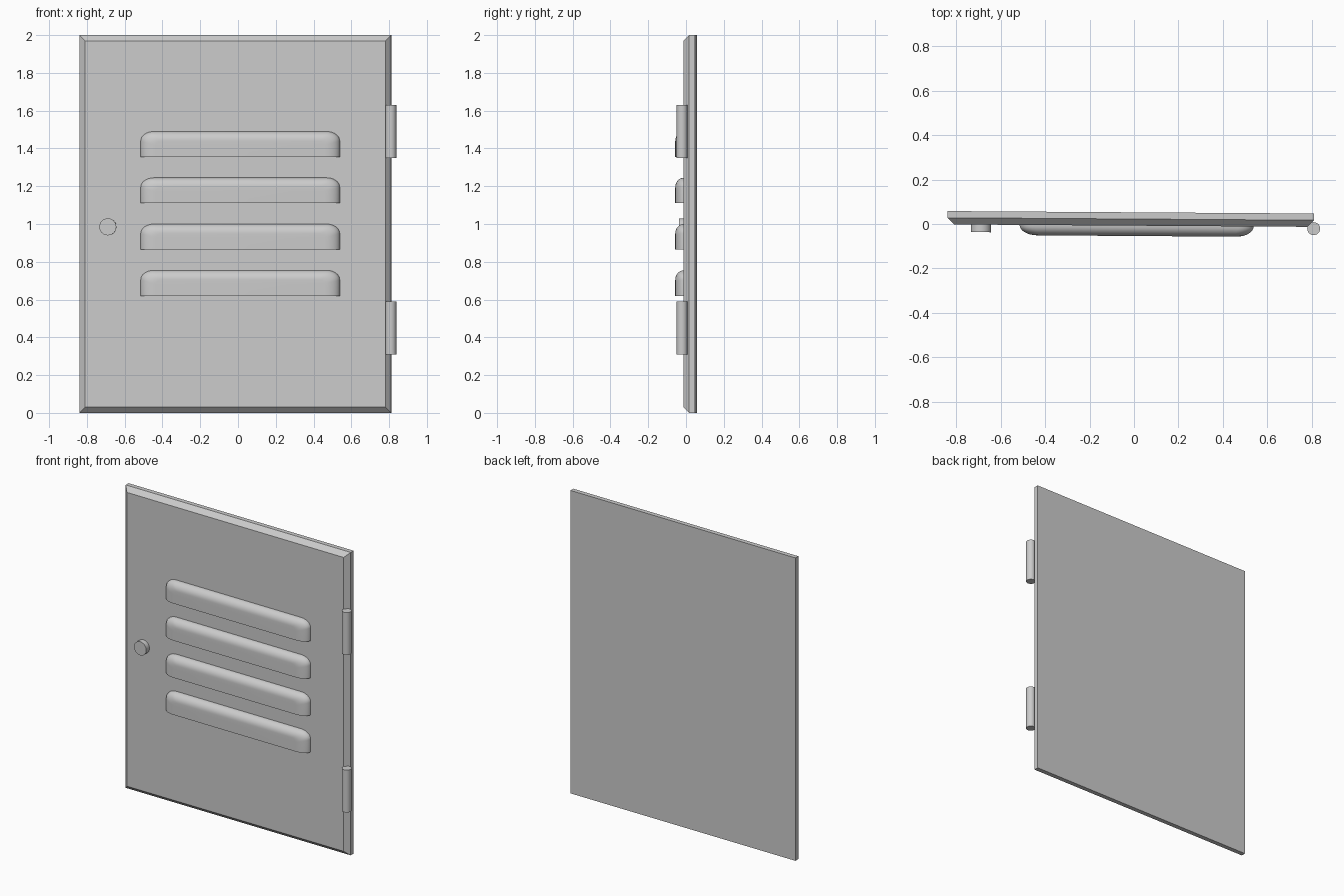
import bpy, bmesh, math

if "Cube" in bpy.data.objects:
    bpy.data.objects.remove(bpy.data.objects["Cube"])

TILT = -0.0067           # whole door is turned very slightly about z
FRONT, BACK = -0.0075, 0.0525


def add_object(name, bm, smooth=False):
    bmesh.ops.recalc_face_normals(bm, faces=bm.faces[:])
    mesh = bpy.data.meshes.new(name)
    bm.to_mesh(mesh)
    bm.free()
    obj = bpy.data.objects.new(name, mesh)
    bpy.context.collection.objects.link(obj)
    obj.rotation_euler.z = TILT
    if smooth:
        bpy.ops.object.select_all(action='DESELECT')
        bpy.context.view_layer.objects.active = obj
        obj.select_set(True)
        bpy.ops.object.shade_smooth_by_angle(angle=math.radians(35))
    return obj


def loft(rings):
    bm = bmesh.new()
    loops = [[bm.verts.new(p) for p in ring] for ring in rings]
    n = len(loops[0])
    for a, b in zip(loops, loops[1:]):
        for i in range(n):
            j = (i + 1) % n
            bm.faces.new((a[i], a[j], b[j], b[i]))
    bm.faces.new(loops[0])
    bm.faces.new(loops[-1])
    return bm


# Door panel with a chamfered front border
def panel_ring(y, inset):
    x0, x1, z0, z1 = -0.84 + inset, 0.811 - inset, inset, 2 - inset
    return [(x0, y, z0), (x1, y, z0), (x1, y, z1), (x0, y, z1)]


add_object("door_panel", loft([panel_ring(BACK, 0), panel_ring(FRONT + 0.03, 0),
                               panel_ring(FRONT, 0.03)]))


# Louvers: flat underside, rounded top and ends
def louver_ring(z, t):
    k = 1 - math.cos(t)
    y = FRONT - 0.0465 * math.sin(t)
    half, height = 0.527 - 0.08 * k, 0.135 - 0.05 * k
    rx, rz = 0.07 - 0.04 * k, 0.05 - 0.025 * k
    pts = [(-half, 0), (half, 0)]
    for side in (1, -1):
        for i in range(9):
            a = math.pi / 16 * (i if side > 0 else 8 - i)
            pts.append((side * (half - rx + rx * math.cos(a)),
                        height - rz + rz * math.sin(a)))
    return [(0.012 + x, y, z + dz) for x, dz in pts]


for n in range(4):
    z = 0.62 + 0.245 * n
    rings = [louver_ring(z, math.pi / 16 * i) for i in range(9)]
    add_object(f"louver_{n + 1}", loft(rings), smooth=True)


# Round bars used for the hinges and the knob
def circle(cx, cy, r, n=32):
    return [(cx + r * math.cos(2 * math.pi * i / n),
             cy + r * math.sin(2 * math.pi * i / n)) for i in range(n)]


for name, z in (("lower_hinge", 0.31), ("upper_hinge", 1.35)):
    add_object(name, loft([[(x, y, h) for x, y in circle(0.809, -0.0156, 0.029)]
                           for h in (z, z + 0.28)]), smooth=True)

add_object("knob", loft([[(x, y, z) for x, z in circle(-0.689, 0.985, 0.045)]
                         for y in (FRONT, FRONT - 0.034)]), smooth=True)
